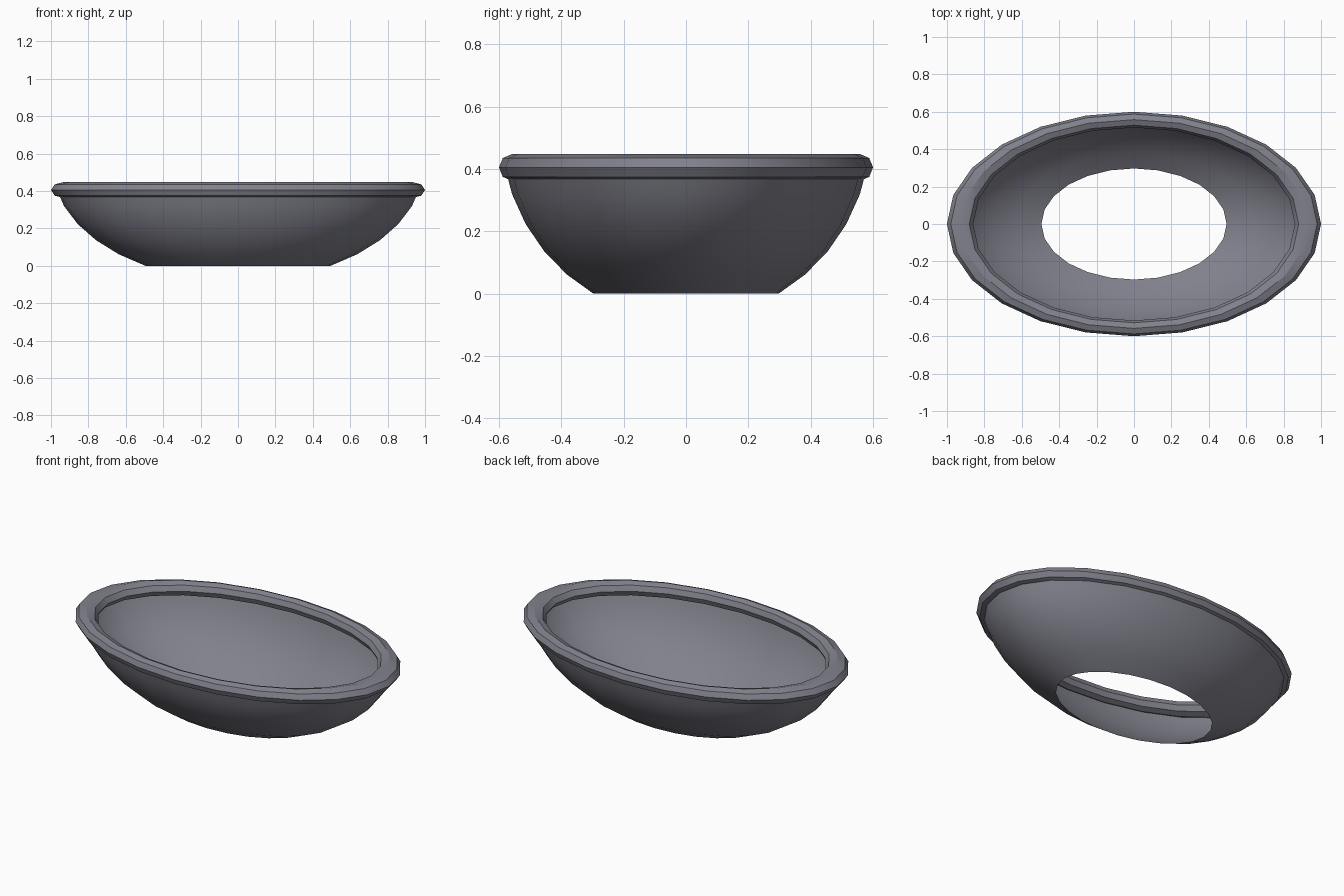
import bpy
import bmesh
from math import cos, sin, radians, tau

SEGMENTS = 24
DEPTH_RATIO = 0.6

cube = bpy.data.objects.get("Cube")
if cube:
    bpy.data.objects.remove(cube, do_unlink=True)

grey = bpy.data.materials.new("slate grey")
colour = (0.22, 0.22, 0.265, 1)
grey.diffuse_color = colour
grey.use_nodes = True
grey.node_tree.nodes["Principled BSDF"].inputs["Base Color"].default_value = colour


def oval_lathe(name, profile, closed):
    """Sweep a (radius, height) profile round an oval."""
    bm = bmesh.new()
    rings = []
    for r, z in profile:
        rings.append([bm.verts.new((r * cos(tau * i / SEGMENTS),
                                    r * sin(tau * i / SEGMENTS) * DEPTH_RATIO, z))
                      for i in range(SEGMENTS)])
    pairs = list(zip(rings, rings[1:]))
    if closed:
        pairs.append((rings[-1], rings[0]))
    for low, high in pairs:
        for i in range(SEGMENTS):
            j = (i + 1) % SEGMENTS
            bm.faces.new((low[i], low[j], high[j], high[i]))
    mesh = bpy.data.meshes.new(name)
    bm.to_mesh(mesh)
    bm.free()
    mesh.materials.append(grey)
    obj = bpy.data.objects.new(name, mesh)
    bpy.context.collection.objects.link(obj)
    bpy.ops.object.select_all(action='DESELECT')
    obj.select_set(True)
    bpy.context.view_layer.objects.active = obj
    bpy.ops.object.shade_smooth_by_angle(angle=radians(30))
    return obj


# Thin curved basin, open at the bottom, tucked into the rim at the top
basin = [(0.99 * cos(radians(a)), 0.61 * (sin(radians(60)) - sin(radians(a))))
         for a in range(60, 0, -10)]
oval_lathe("basin", basin, closed=False)

# Eight-sided rolled rim
rim = [(0.93 + 0.07 * cos(tau * k / 8), 0.405 + 0.043 * sin(tau * k / 8))
       for k in range(8)]
oval_lathe("rim", rim, closed=True)
